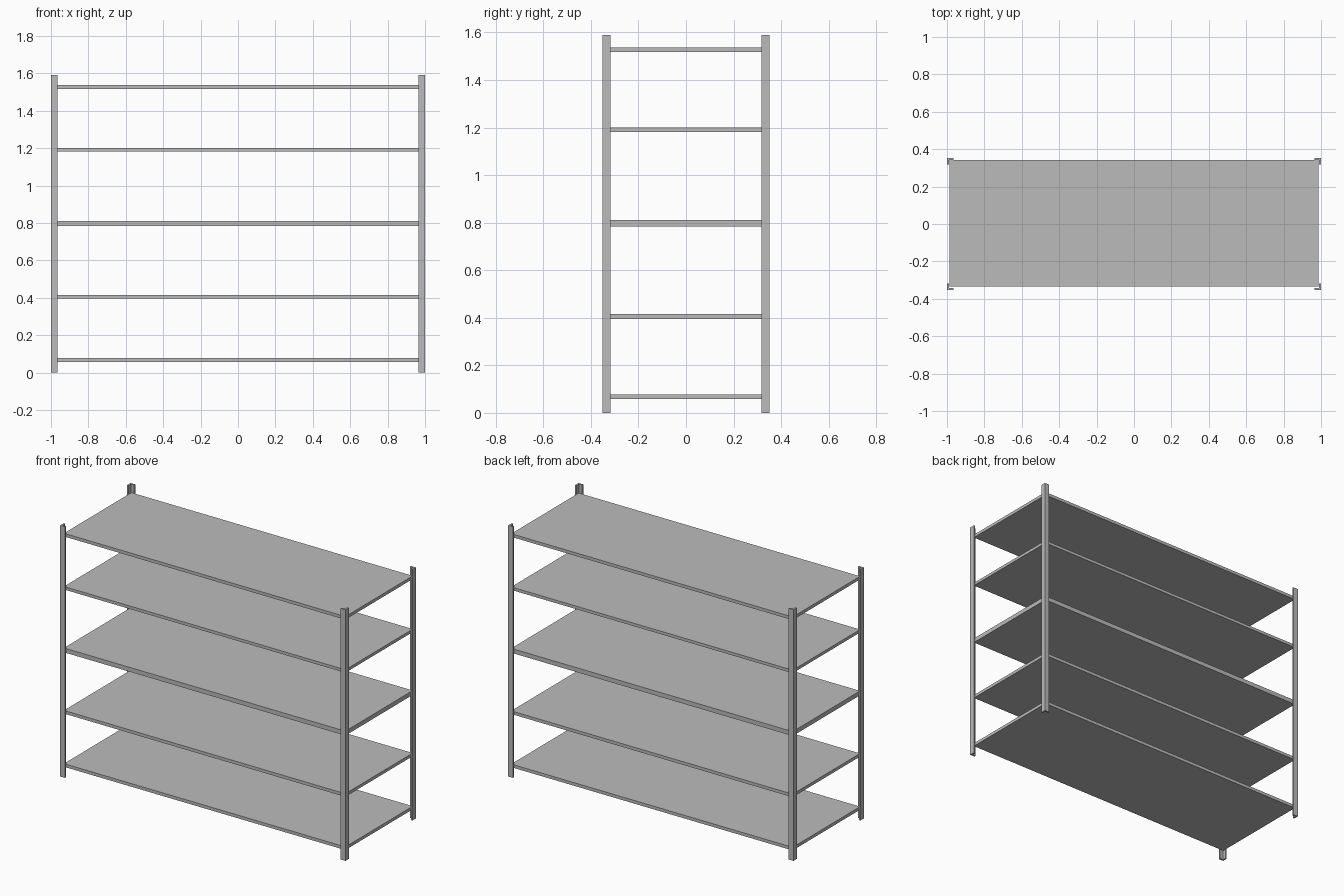
import bpy
import bmesh

cube = bpy.data.objects.get("Cube")
if cube:
    bpy.data.objects.remove(cube, do_unlink=True)

HALF_X, HALF_Y, HEIGHT = 1.0, 0.352, 1.59
FLANGE, THICK = 0.034, 0.011

grey = bpy.data.materials.new("light grey metal")
grey.use_nodes = True
grey.diffuse_color = (0.5, 0.5, 0.5, 1)
grey.node_tree.nodes["Principled BSDF"].inputs["Base Color"].default_value = grey.diffuse_color


def extrude_profile(name, points, bottom, top):
    """Upright solid from a flat outline."""
    bm = bmesh.new()
    face = bm.faces.new([bm.verts.new((x, y, bottom)) for x, y in points])
    result = bmesh.ops.extrude_face_region(bm, geom=[face])
    raised = [v for v in result["geom"] if isinstance(v, bmesh.types.BMVert)]
    bmesh.ops.translate(bm, vec=(0, 0, top - bottom), verts=raised)
    bmesh.ops.recalc_face_normals(bm, faces=bm.faces)
    mesh = bpy.data.meshes.new(name)
    bm.to_mesh(mesh)
    bm.free()
    mesh.materials.append(grey)
    obj = bpy.data.objects.new(name, mesh)
    bpy.context.collection.objects.link(obj)
    return obj


# Angle-iron corner posts, opening towards the middle
angle = [(0, 0), (FLANGE, 0), (FLANGE, THICK), (THICK, THICK), (THICK, FLANGE), (0, FLANGE)]
for side, sx in (("left", 1), ("right", -1)):
    for end, sy in (("front", -1), ("back", 1)):
        outline = [(sx * (HALF_X - u), sy * (HALF_Y - v)) for u, v in angle]
        extrude_profile(f"{end}_{side}_post", outline, 0, HEIGHT)

# Flat shelves between the posts; the middle one is thicker
x, front, back = 0.986, -0.334, 0.341
shelf_outline = [(-x, front), (x, front), (x, back), (-x, back)]
shelves = {
    "bottom_shelf": (0.058, 0.078),
    "lower_shelf": (0.395, 0.415),
    "middle_shelf": (0.783, 0.811),
    "upper_shelf": (1.181, 1.200),
    "top_shelf": (1.517, 1.537),
}
for name, (bottom, top) in shelves.items():
    extrude_profile(name, shelf_outline, bottom, top)
